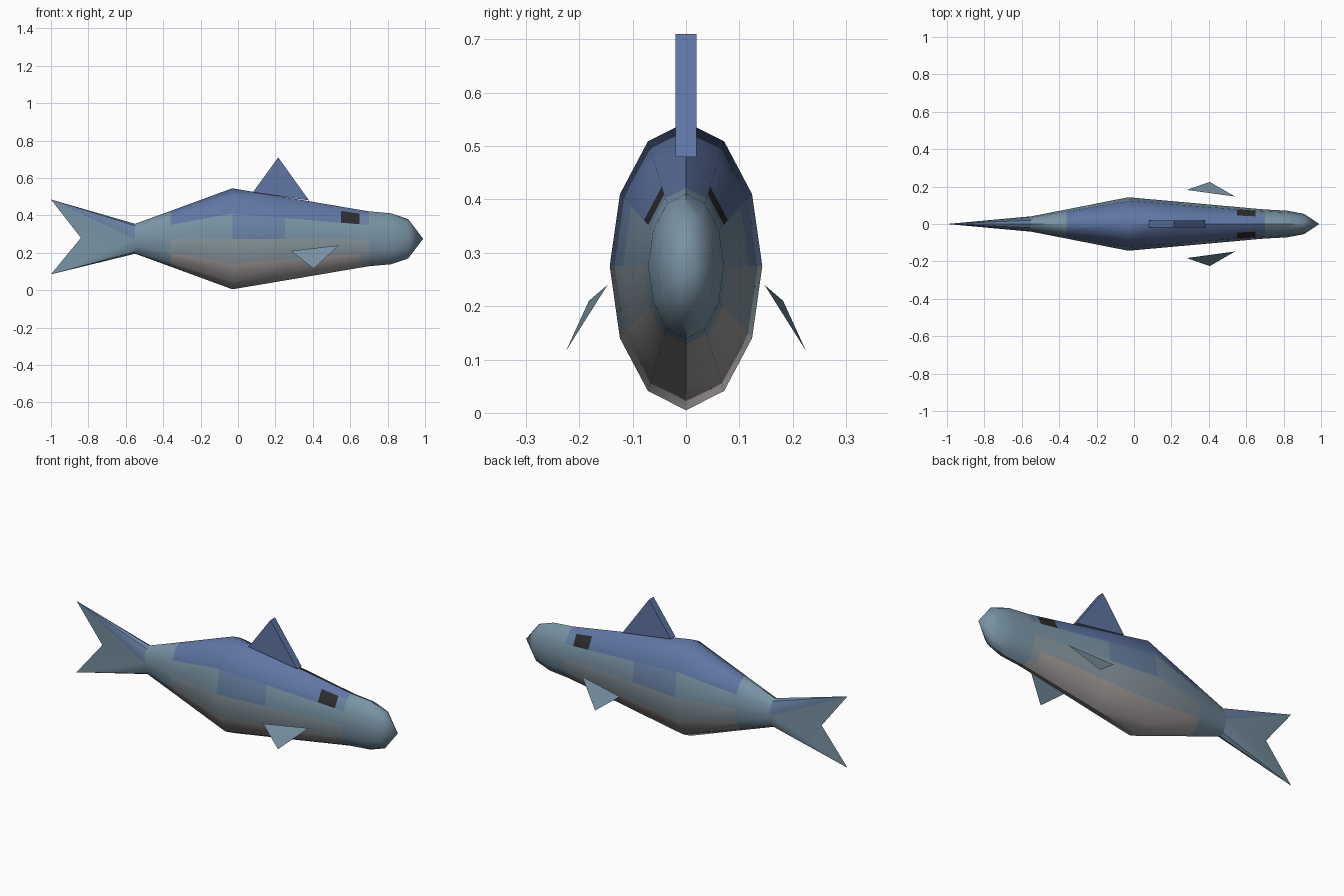
import bpy, bmesh
from math import sin, cos, pi

if "Cube" in bpy.data.objects:
    bpy.data.objects.remove(bpy.data.objects["Cube"])

CZ = 0.275   # height of the body axis
N = 12       # sides of the body


def material(name, rgb):
    m = bpy.data.materials.new(name)
    m.diffuse_color = (*rgb, 1)
    m.use_nodes = True
    m.node_tree.nodes["Principled BSDF"].inputs["Base Color"].default_value = m.diffuse_color
    return m


back = material("back_blue", (0.115, 0.18, 0.37))
upper = material("upper_side", (0.14, 0.22, 0.37))
side = material("side_teal", (0.19, 0.29, 0.37))
lower = material("lower_side", (0.25, 0.31, 0.35))
belly = material("belly_grey", (0.36, 0.34, 0.33))
dark = material("eye_dark", (0.025, 0.025, 0.025))
MATS = [back, upper, side, lower, belly, dark]


def finish(bm, name, mats, smooth_angle=None):
    bmesh.ops.recalc_face_normals(bm, faces=bm.faces)
    me = bpy.data.meshes.new(name)
    bm.to_mesh(me)
    bm.free()
    ob = bpy.data.objects.new(name, me)
    bpy.context.collection.objects.link(ob)
    for m in mats:
        me.materials.append(m)
    if smooth_angle:
        bpy.ops.object.select_all(action='DESELECT')
        ob.select_set(True)
        bpy.context.view_layer.objects.active = ob
        bpy.ops.object.shade_smooth_by_angle(angle=smooth_angle)
    return ob


def ring(bm, x, hy, hz):
    return [bm.verts.new((x, hy * sin(2 * pi * i / N), CZ + hz * cos(2 * pi * i / N)))
            for i in range(N)]


def band(z):
    for i, limit in enumerate((0.40, 0.33, 0.24, 0.17)):
        if z > limit:
            return i
    return 4


# Body: lofted rings (x, half width, half height), closed by the snout tip
stations = [(-0.55, 0.041, 0.08), (-0.36, 0.078, 0.149), (-0.03, 0.143, 0.27),
            (0.25, 0.118, 0.223), (0.55, 0.091, 0.172), (0.65, 0.082, 0.155),
            (0.70, 0.078, 0.147), (0.82, 0.071, 0.136), (0.91, 0.054, 0.105)]
bm = bmesh.new()
rings = [ring(bm, *s) for s in stations]
bm.faces.new(rings[0])
for a, b in zip(rings, rings[1:]):
    for i in range(N):
        j = (i + 1) % N
        bm.faces.new((a[i], a[j], b[j], b[i]))
tip = bm.verts.new((0.99, 0, CZ))
for i in range(N):
    bm.faces.new((rings[-1][i], rings[-1][(i + 1) % N], tip))

# Colour bands and the dark eye patches
for f in bm.faces:
    c = f.calc_center_median()
    f.material_index = band(c.z)
    if c.x > 0.72 or c.x < -0.4:
        f.material_index = 2
    if 0.55 < c.x < 0.65 and 0.37 < c.z < 0.41:
        f.material_index = 5
finish(bm, "body", MATS, 0.9)

# Tail: each half of the last ring runs to a lobe tip, with a notch between
bm = bmesh.new()
r = ring(bm, -0.55, 0.041, 0.08)
top = bm.verts.new((-1, 0, 0.485))
low = bm.verts.new((-1, 0, 0.085))
notch = bm.verts.new((-0.84, 0, 0.28))
for i in range(N):
    lobe = low if 3 <= i < 9 else top
    f = bm.faces.new((r[i], r[(i + 1) % N], lobe))
    f.material_index = 2 if 3 <= i < 9 else 1
for i in (3, 9):
    for lobe in (top, low):
        f = bm.faces.new((r[i], lobe, notch))
        f.material_index = 2
finish(bm, "tail_fin", MATS, 0.5)

# Dorsal fin: extruded triangle
bm = bmesh.new()
profile = [(0.08, 0.524), (0.215, 0.71), (0.38, 0.48)]
face = bm.faces.new([bm.verts.new((x, -0.02, z)) for x, z in profile])
ext = bmesh.ops.extrude_face_region(bm, geom=[face])
new = [v for v in ext["geom"] if isinstance(v, bmesh.types.BMVert)]
bmesh.ops.translate(bm, verts=new, vec=(0, 0.04, 0))
if len(bm.faces) < 5:
    bm.faces.new([v for v in bm.verts if v.co.y < 0])
finish(bm, "dorsal_fin", [back])

# Pectoral fins: a thin triangle on each side
for s, name in ((-1, "right_side_fin"), (1, "left_side_fin")):
    bm = bmesh.new()
    pts = [(0.282, 0.182, 0.21), (0.405, 0.225, 0.116), (0.54, 0.147, 0.24)]
    bm.faces.new([bm.verts.new((x, s * y, z)) for x, y, z in (pts if s < 0 else pts[::-1])])
    finish(bm, name, [side])
